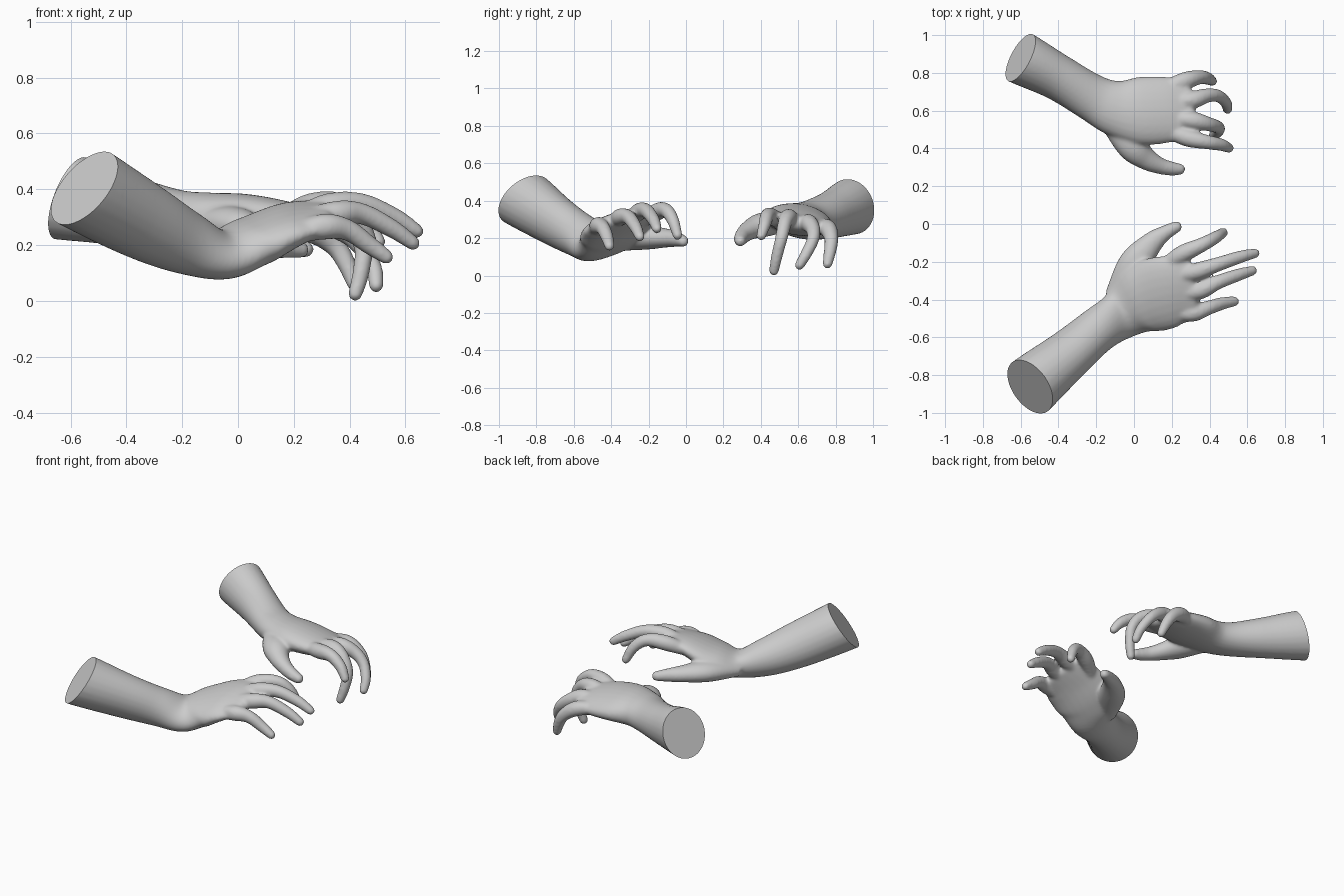
import bpy, bmesh
from math import cos, sin, pi
from mathutils import Vector

cube = bpy.data.objects.get("Cube")
if cube:
    bpy.data.objects.remove(cube, do_unlink=True)

skin = bpy.data.materials.new("plain_grey")
skin.use_nodes = True
GREY = (0.6, 0.6, 0.6, 1)
skin.diffuse_color = GREY
skin.node_tree.nodes["Principled BSDF"].inputs["Base Color"].default_value = GREY
SIDES, STEPS = 24, 6


def spline(rows):
    """Catmull-Rom through rows of x, y, z, half width, half thickness."""
    rows = [Vector(r) for r in rows]
    ext = [2 * rows[0] - rows[1]] + rows + [2 * rows[-1] - rows[-2]]
    out = []
    for a, b, c, d in zip(ext, ext[1:], ext[2:], ext[3:]):
        for i in range(STEPS):
            t = i / STEPS
            out.append(0.5 * (2 * b + (c - a) * t + (2 * a - 5 * b + 4 * c - d) * t * t
                              + (3 * b - a - 3 * c + d) * t ** 3))
    return out + [rows[-1]]


def tube(bm, rows, across):
    """Loft elliptical rings along a path and round off the far end."""
    pts = spline([r if len(r) == 5 else (*r, r[3]) for r in rows])
    pos = [Vector(p[:3]) for p in pts]
    tan = [(pos[min(i + 1, len(pos) - 1)] - pos[max(i - 1, 0)]).normalized()
           for i in range(len(pos))]
    rings = [(p, t, q[3], q[4]) for p, t, q in zip(pos, tan, pts)]
    p, t, w, h = rings[-1]
    for k in range(1, 5):
        a = k * pi / 10
        rings.append((p + t * h * sin(a), t, w * cos(a), h * cos(a)))
    loops = []
    for p, t, w, h in rings:
        side = (across - t * across.dot(t)).normalized()
        up = t.cross(side)
        loops.append([bm.verts.new(p + side * w * cos(2 * pi * j / SIDES)
                                   + up * h * sin(2 * pi * j / SIDES)) for j in range(SIDES)])
    for lo, hi in zip(loops, loops[1:]):
        for j in range(SIDES):
            k = (j + 1) % SIDES
            bm.faces.new((lo[j], lo[k], hi[k], hi[j]))
    bm.faces.new(loops[0][::-1])
    bm.faces.new(loops[-1])


def build_hand(name, arm, thumb, fingers, across, cut):
    bm = bmesh.new()
    across = Vector(across)
    tube(bm, arm, across)
    tube(bm, thumb, Vector((0, 0, 1)))
    for path in fingers:
        radii = [0.03, 0.047, 0.039, 0.034, 0.031, 0.028][:len(path) - 1] + [0.027]
        tube(bm, [(*p, r) for p, r in zip(path, radii)], across)
    bmesh.ops.recalc_face_normals(bm, faces=bm.faces)
    mesh = bpy.data.meshes.new(name)
    bm.to_mesh(mesh)
    bm.free()
    obj = bpy.data.objects.new(name, mesh)
    bpy.context.collection.objects.link(obj)

    # Blend arm, palm and fingers into one skin
    blend = obj.modifiers.new("blend", "REMESH")
    blend.mode = "VOXEL"
    blend.voxel_size = 0.008
    soften = obj.modifiers.new("soften", "SMOOTH")
    soften.factor, soften.iterations = 0.5, 18
    bpy.context.view_layer.update()
    done = bpy.data.meshes.new_from_object(
        obj.evaluated_get(bpy.context.evaluated_depsgraph_get()))
    obj.modifiers.clear()

    # Slice the forearm off flat
    bm = bmesh.new()
    bm.from_mesh(done)
    bmesh.ops.bisect_plane(bm, geom=bm.verts[:] + bm.edges[:] + bm.faces[:],
                           plane_co=cut[0], plane_no=cut[1], clear_outer=True)
    bmesh.ops.holes_fill(bm, edges=[e for e in bm.edges if e.is_boundary], sides=0)
    bm.to_mesh(done)
    bm.free()
    done.materials.clear()
    done.materials.append(skin)
    obj.data = done
    done.name = name
    bpy.ops.object.select_all(action="DESELECT")
    obj.select_set(True)
    bpy.context.view_layer.objects.active = obj
    bpy.ops.object.shade_smooth_by_angle(angle=0.8)


# Hand nearer the front, lifted and bent back at the wrist
build_hand(
    "front_hand",
    arm=[(-.68, -.98, .485, .165, .16), (-.55, -.86, .405, .162, .158),
         (-.34, -.685, .285, .13, .14), (-.19, -.56, .21, .122, .115),
         (-.06, -.475, .168, .14, .085), (.05, -.4, .212, .192, .082),
         (.18, -.358, .272, .198, .066), (.3, -.347, .302, .168, .042)],
    thumb=[(-.1, -.39, .175, .045, .06), (0, -.215, .2, .062, .085), (.095, -.1, .2, .05, .06),
           (.165, -.047, .193, .041), (.225, -.015, .183, .031)],
    fingers=[
        [(.13, -.24, .28), (.25, -.162, .336), (.36, -.11, .35), (.43, -.072, .3), (.472, -.045, .215)],
        [(.2, -.28, .3), (.32, -.255, .338), (.44, -.215, .348), (.56, -.175, .3), (.64, -.155, .25)],
        [(.2, -.37, .28), (.34, -.355, .31), (.44, -.31, .313), (.55, -.27, .26), (.627, -.247, .207)],
        [(.16, -.46, .23), (.3, -.472, .265), (.39, -.445, .255), (.47, -.42, .2), (.532, -.41, .157)]],
    across=(-.1, 1, .27),
    cut=((-.55, -.86, .405), (-.65, -.49, .58)))

# Hand nearer the back, held level with the fingers curling down
build_hand(
    "back_hand",
    arm=[(-.74, .953, .39, .14, .158), (-.6, .88, .37, .14, .156),
         (-.4, .775, .325, .122, .128), (-.22, .668, .295, .126, .104),
         (-.1, .615, .293, .15, .094), (.03, .6, .295, .182, .085),
         (.17, .605, .285, .178, .068), (.28, .615, .277, .155, .043)],
    thumb=[(-.14, .57, .285, .045, .06), (-.015, .418, .272, .066, .08), (.065, .345, .245, .053, .06),
           (.14, .307, .217, .044), (.2, .293, .197, .038), (.242, .29, .185, .031)],
    fingers=[
        [(.12, .52, .28), (.27, .46, .312), (.38, .435, .318), (.46, .42, .27), (.503, .402, .212)],
        [(.17, .56, .29), (.3, .55, .31), (.39, .53, .285), (.447, .51, .2), (.44, .485, .1), (.42, .47, .025)],
        [(.17, .65, .28), (.3, .655, .282), (.385, .68, .245), (.445, .678, .19), (.487, .642, .115), (.495, .607, .055)],
        [(.13, .71, .265), (.26, .755, .255), (.345, .777, .2), (.39, .77, .13), (.415, .756, .062)]],
    across=(0, 1, -.15),
    cut=((-.6, .88, .37), (-.84, .42, .33)))
